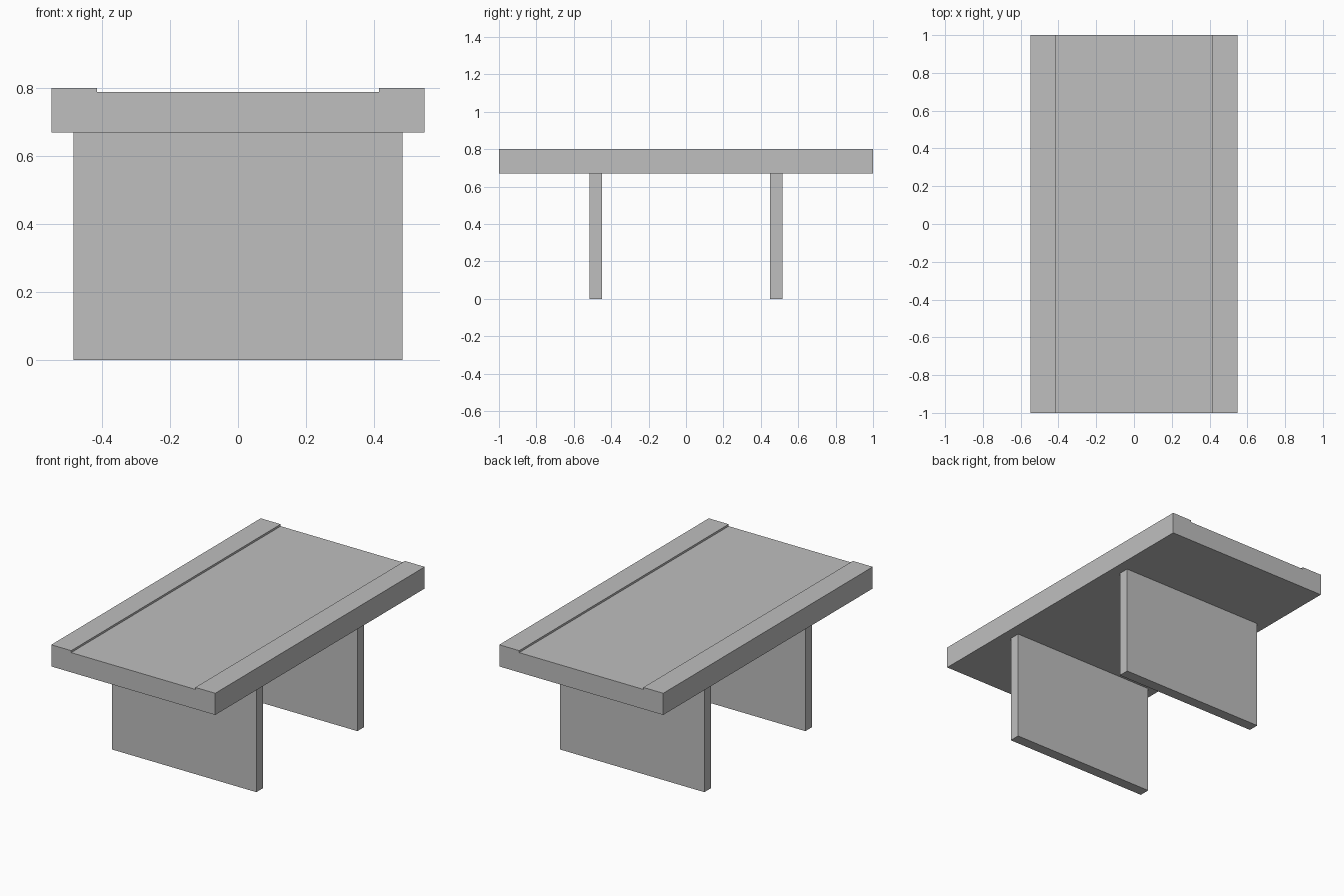
import bpy
import bmesh

cube = bpy.data.objects.get("Cube")
if cube:
    bpy.data.objects.remove(cube, do_unlink=True)

# One plain grey for every part
grey = bpy.data.materials.new("plain grey")
grey.use_nodes = True
colour = (0.52, 0.52, 0.52, 1)
grey.diffuse_color = colour
grey.node_tree.nodes["Principled BSDF"].inputs["Base Color"].default_value = colour

HALF_WIDTH, HALF_LENGTH = 0.548, 1.0
RECESS_HALF = 0.415
UNDERSIDE, RECESS, TOP = 0.669, 0.788, 0.80


def extrude_profile(name, profile, y0, y1):
    """Extrude an x-z outline from y0 to y1."""
    bm = bmesh.new()
    face = bm.faces.new([bm.verts.new((x, y0, z)) for x, z in profile])
    result = bmesh.ops.extrude_face_region(bm, geom=[face])
    moved = [v for v in result["geom"] if isinstance(v, bmesh.types.BMVert)]
    bmesh.ops.translate(bm, verts=moved, vec=(0, y1 - y0, 0))
    bmesh.ops.recalc_face_normals(bm, faces=bm.faces)
    mesh = bpy.data.meshes.new(name)
    bm.to_mesh(mesh)
    bm.free()
    mesh.materials.append(grey)
    obj = bpy.data.objects.new(name, mesh)
    bpy.context.collection.objects.link(obj)
    return obj


# Slab top with a raised rim along each long side
right_half = [(HALF_WIDTH, UNDERSIDE), (HALF_WIDTH, TOP),
              (RECESS_HALF, TOP), (RECESS_HALF, RECESS)]
left_half = [(-x, z) for x, z in reversed(right_half)]
extrude_profile("table_top", right_half + left_half, -HALF_LENGTH, HALF_LENGTH)

# Two upright panel legs
LEG_HALF, LEG_INNER, LEG_OUTER = 0.483, 0.45, 0.515
panel = [(-LEG_HALF, 0), (LEG_HALF, 0), (LEG_HALF, UNDERSIDE), (-LEG_HALF, UNDERSIDE)]
for name, side in (("front_leg", -1), ("back_leg", 1)):
    extrude_profile(name, panel, side * LEG_INNER, side * LEG_OUTER)
